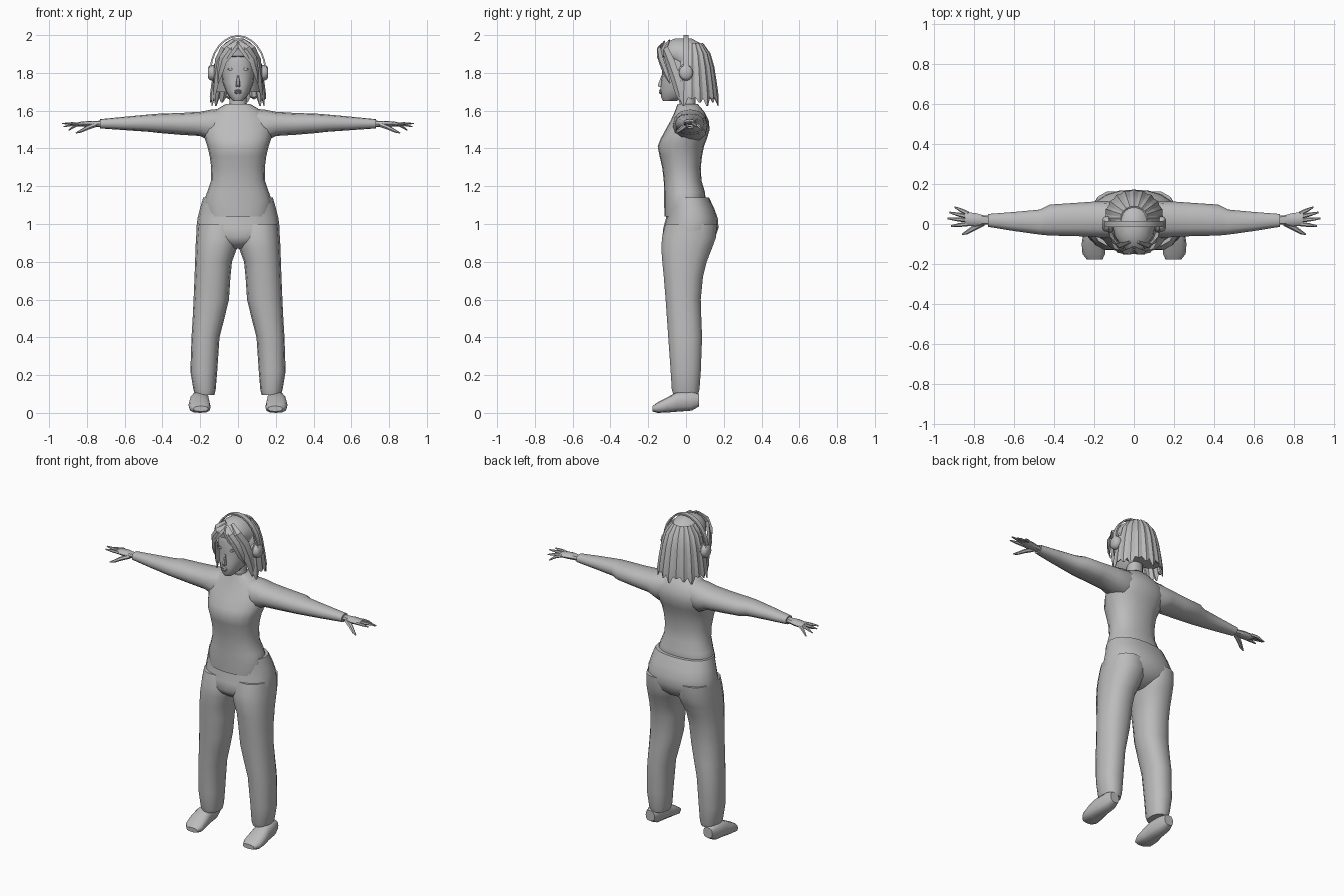
import bpy, bmesh, math
from mathutils import Vector

grey = bpy.data.materials.new("plain grey")
grey.diffuse_color = (0.5, 0.5, 0.5, 1)


def skin(name, parts, mirror=False, angle=45):
    """Join rings of points into closed tubes; parts is a list of ring lists."""
    bm = bmesh.new()
    for rings in parts:
        vs = [[bm.verts.new(p) for p in r] for r in rings]
        n = len(vs[0])
        for a, b in zip(vs, vs[1:]):
            for i in range(n):
                j = (i + 1) % n
                bm.faces.new((a[i], a[j], b[j], b[i]))
        bm.faces.new(vs[0][::-1])
        bm.faces.new(vs[-1])
    bmesh.ops.recalc_face_normals(bm, faces=bm.faces)
    me = bpy.data.meshes.new(name)
    bm.to_mesh(me)
    bm.free()
    me.materials.append(grey)
    ob = bpy.data.objects.new(name, me)
    bpy.context.collection.objects.link(ob)
    bpy.ops.object.select_all(action='DESELECT')
    ob.select_set(True)
    bpy.context.view_layer.objects.active = ob
    bpy.ops.object.shade_smooth_by_angle(angle=math.radians(angle))
    if mirror:
        ob.modifiers.new("mirror", 'MIRROR').use_mirror_merge = False
    return ob


def loft(axis, rows, sides=16, power=2.3):
    """Each row: position on the axis, then min/max of the two other axes."""
    rings = []
    for t, a0, a1, b0, b1 in rows:
        ring = []
        for i in range(sides):
            u = math.tau * i / sides
            c, s = math.cos(u), math.sin(u)
            a = (a0 + a1) / 2 + (a1 - a0) / 2 * math.copysign(abs(c) ** (2 / power), c)
            b = (b0 + b1) / 2 + (b1 - b0) / 2 * math.copysign(abs(s) ** (2 / power), s)
            ring.append({'x': (t, a, b), 'y': (a, t, b), 'z': (a, b, t)}[axis])
        rings.append(ring)
    return rings


def strip(pts, widths, flat=0.35, sides=4, up=None):
    """Flattened tube along a path; lies against the head unless up is given."""
    pts = [Vector(p) for p in pts]
    rings = []
    for i, p in enumerate(pts):
        t = (pts[min(i + 1, len(pts) - 1)] - pts[max(i - 1, 0)]).normalized()
        n = Vector(up) if up else Vector((p.x, p.y - 0.02, 0.02))
        n = (n - t * n.dot(t)).normalized()
        s = n.cross(t)
        rings.append([p + widths[i] * (s * math.cos(u) + n * flat * math.sin(u))
                      for u in (math.tau * k / sides for k in range(sides))])
    return rings


# Shirt body, its front hem hanging over the trousers
skin("shirt_body", [loft('z', [
    (1.04, -.165, .165, -.114, .08), (1.12, -.18, .18, -.116, .105),
    (1.17, -.163, .163, -.116, .10), (1.23, -.143, .143, -.118, .082),
    (1.30, -.142, .142, -.126, .078), (1.36, -.150, .150, -.140, .085),
    (1.41, -.162, .162, -.150, .095), (1.45, -.175, .175, -.135, .11),
    (1.50, -.185, .185, -.108, .125), (1.55, -.175, .175, -.080, .12),
    (1.59, -.135, .135, -.062, .10), (1.615, -.10, .10, -.052, .08),
    (1.635, -.065, .065, -.045, .062)], 20)])

# Sleeves
skin("sleeve", [loft('x', [
    (.06, -.055, .10, 1.46, 1.612), (.14, -.07, .115, 1.435, 1.606),
    (.20, -.065, .112, 1.466, 1.594), (.30, -.06, .105, 1.472, 1.588),
    (.42, -.058, .097, 1.482, 1.584), (.47, -.053, .072, 1.488, 1.58),
    (.60, -.035, .06, 1.497, 1.568), (.73, -.014, .050, 1.506, 1.555)], 12)], True)

# Hands: palm, four fingers and a thumb
hand = [loft('x', [(.71, -.002, .04, 1.512, 1.548), (.75, -.003, .043, 1.514, 1.546),
                   (.79, -.012, .054, 1.514, 1.546), (.845, -.008, .06, 1.516, 1.540)], 8)]
for y0, y1, x1, z1 in ((.000, -.010, .915, 1.532), (.018, .028, .932, 1.532),
                       (.036, .058, .922, 1.515), (.052, .084, .895, 1.497)):
    hand.append(strip([(.83, y0, 1.53), ((.83 + x1) / 2, (y0 + y1) / 2, 1.532 + (z1 - 1.532) / 3),
                       (x1, y1, z1)], (.011, .010, .004), .8, 6, (0, 0, 1)))
hand.append(strip([(.755, .005, 1.525), (.80, -.02, 1.508), (.835, -.042, 1.49), (.858, -.052, 1.482)],
                  (.016, .014, .010, .004), .8, 6, (0, 0, 1)))
skin("hand", hand, True)

# Trousers: hips and legs
skin("trouser_hips", [loft('z', [
    (.87, -.06, .06, -.07, .07), (.90, -.14, .14, -.112, .125), (.93, -.219, .219, -.125, .155),
    (.98, -.220, .220, -.120, .172), (1.03, -.214, .214, -.106, .168),
    (1.08, -.202, .202, -.103, .15), (1.14, -.184, .184, -.102, .122)], 20)])
skin("trouser_leg", [loft('z', [
    (.095, .125, .228, -.068, .065), (.125, .118, .236, -.077, .073),
    (.22, .110, .252, -.083, .080), (.40, .098, .246, -.096, .087),
    (.50, .072, .240, -.103, .083), (.60, .048, .235, -.110, .080),
    (.72, .040, .230, -.120, .092), (.80, .032, .227, -.128, .112),
    (.87, .006, .225, -.134, .140), (.93, -.01, .222, -.130, .162),
    (1.0, .0, .215, -.112, .165)], 14)], True)

# Shoes
skin("shoe", [loft('y', [
    (.070, .170, .232, .035, .100), (.03, .160, .245, .012, .115),
    (-.05, .152, .255, .006, .110), (-.10, .147, .262, .002, .082),
    (-.15, .145, .258, .000, .056), (-.178, .158, .235, .008, .036)], 12, 2.6)], True)

# Neck and head
skin("neck", [loft('z', [(1.58, -.06, .06, -.04, .06), (1.64, -.046, .046, -.035, .05),
                         (1.72, -.046, .046, -.04, .05)], 12)])
skin("head", [loft('z', [
    (1.652, -.026, .026, -.122, -.05), (1.672, -.046, .046, -.132, .0),
    (1.705, -.066, .066, -.136, .06), (1.75, -.082, .082, -.132, .09),
    (1.80, -.089, .089, -.126, .10), (1.86, -.090, .090, -.130, .11),
    (1.92, -.078, .078, -.112, .10), (1.955, -.045, .045, -.07, .06)], 16)])

# Facial details
skin("nose", [loft('z', [(1.725, -.011, .011, -.145, -.12), (1.735, -.012, .012, -.151, -.12),
                         (1.79, -.005, .005, -.130, -.11)], 6)])
skin("lips", [loft('z', [(1.688, -.010, .010, -.139, -.12), (1.696, -.02, .02, -.143, -.12),
                         (1.701, -.016, .016, -.139, -.12), (1.706, -.018, .018, -.143, -.12),
                         (1.712, -.006, .006, -.138, -.12)], 8)])
skin("eye", [loft('z', [(1.812, .035, .045, -.126, -.11), (1.819, .026, .056, -.128, -.10),
                        (1.826, .033, .050, -.126, -.11)], 8)], True)

# Hair: cap over the skull, then hanging locks round the sides and back
skin("hair_cap", [loft('z', [
    (1.70, -.118, .118, .01, .150), (1.78, -.115, .115, -.02, .145),
    (1.85, -.111, .111, -.06, .138), (1.89, -.106, .106, -.132, .127),
    (1.93, -.091, .091, -.138, .106), (1.96, -.066, .066, -.11, .073),
    (1.982, -.030, .030, -.06, .03)], 14, 2.1)])
locks = []
for k in range(13):
    a = math.radians(-18 + 18 * k)
    end = 1.625 + 0.018 * (k * 2 % 3)
    rows = ((1.955, .062, .055), (1.90, .098, .09), (1.83, .115, .108),
            (1.74, .128, .121), (1.675, .139, .132), (end, .145, .140))
    locks.append(strip([(rx * math.cos(a), .03 + ry * math.sin(a), z) for z, rx, ry in rows],
                       (.015, .025, .030, .033, .027, .006), .4))
skin("hair_locks", locks, angle=30)

# Parted fringe framing the face
fringe = [
    strip([(.0, -.115, 1.965), (.042, -.143, 1.925), (.078, -.135, 1.875),
           (.097, -.108, 1.80), (.105, -.085, 1.745)], (.012, .026, .026, .020, .004)),
    strip([(.02, -.09, 1.97), (.070, -.110, 1.925), (.102, -.085, 1.86),
           (.114, -.055, 1.77), (.125, -.035, 1.69), (.122, -.03, 1.645)],
          (.015, .028, .032, .030, .022, .004)),
    strip([(.004, -.128, 1.955), (.022, -.147, 1.93), (.05, -.148, 1.89), (.074, -.134, 1.845)],
          (.010, .018, .016, .003))]
skin("hair_fringe", fringe, True, 30)

# Headphones: band and ear cups
band = []
for i in range(13):
    a = math.pi * i / 12
    c, s = math.cos(a), math.sin(a)
    x, z = .148 * c, 1.83 + .17 * s ** 1.15 if 0 < i < 12 else 1.83
    band.append([(x, -.014, z), (x, .014, z), (x - .009 * c, .014, z - .009 * s),
                 (x - .009 * c, -.014, z - .009 * s)])
skin("headphone_band", [band], angle=30)
skin("ear_cup", [loft('x', [
    (.105, -.036, .036, 1.757, 1.843), (.125, -.044, .044, 1.75, 1.85),
    (.128, -.038, .038, 1.758, 1.842), (.135, -.038, .038, 1.758, 1.842),
    (.150, -.036, .036, 1.762, 1.84), (.160, -.024, .024, 1.775, 1.825)], 12, 2)], True)
